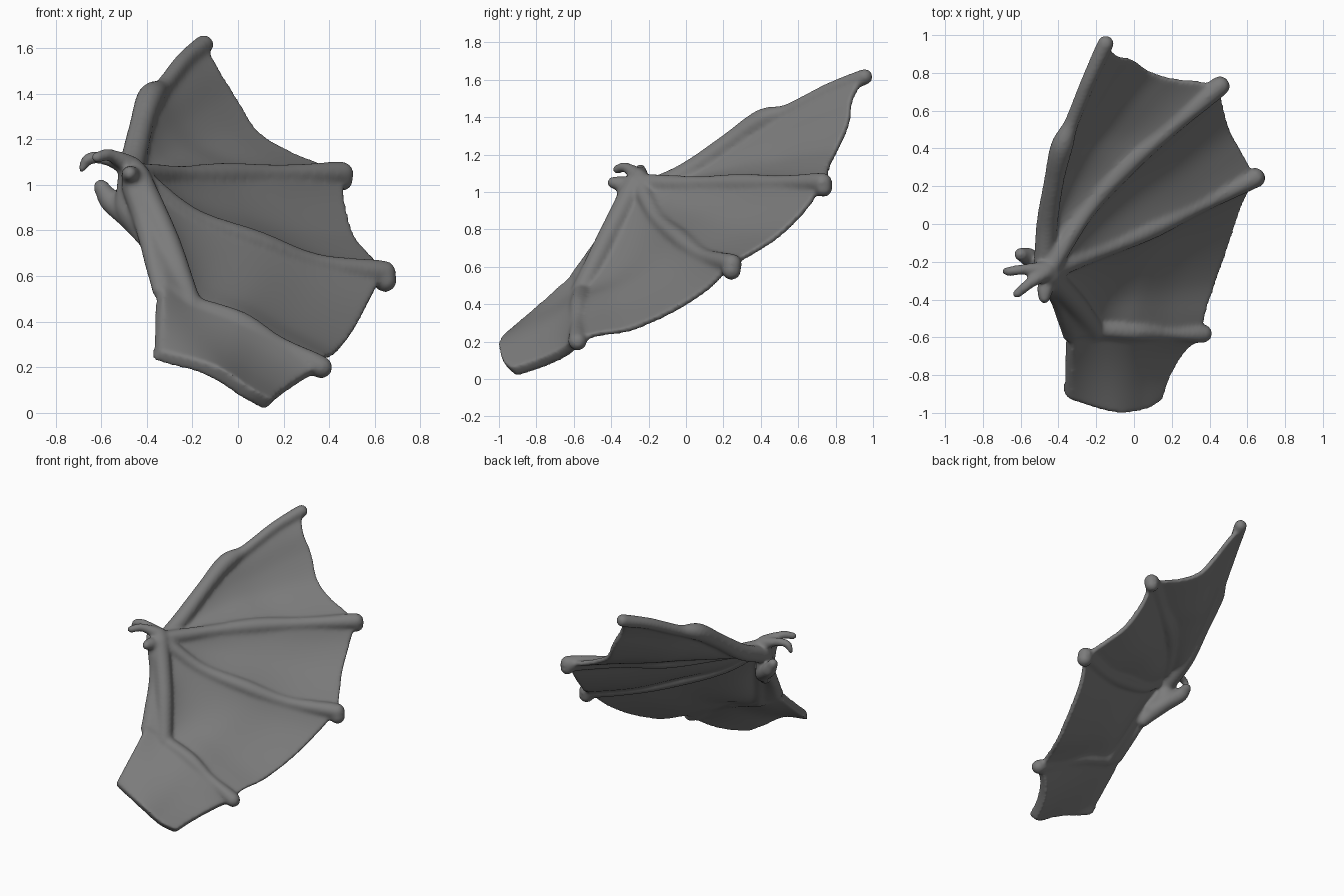
import bpy, bmesh, math
from mathutils import Vector as V

if "Cube" in bpy.data.objects:
    bpy.data.objects.remove(bpy.data.objects["Cube"])

N = V((0.53, -0.49, 0.70)).normalized()   # direction the upper wing face looks


def spline(pts, t):
    """Catmull-Rom point at t (0..1) through pts."""
    p = [V(q) for q in pts]
    n = len(p) - 1
    i = min(int(t * n), n - 1)
    f = t * n - i
    b, c = p[i], p[i + 1]
    a = p[i - 1] if i else b * 2 - c
    d = p[i + 2] if i + 2 <= n else c * 2 - b
    return 0.5 * (2 * b + (c - a) * f + (2 * a - 5 * b + 4 * c - d) * f * f
                  + (3 * b - a - 3 * c + d) * f ** 3)


def finish(name, bm):
    me = bpy.data.meshes.new(name)
    bmesh.ops.recalc_face_normals(bm, faces=bm.faces)
    bm.to_mesh(me)
    bm.free()
    ob = bpy.data.objects.new(name, me)
    bpy.context.collection.objects.link(ob)
    parts.append(ob)


def bone(name, pts, radii, deep=0.0, n=60):
    """Rounded limb of varying radius, swept with closely spaced balls."""
    bm = bmesh.new()
    k = len(radii) - 1
    for j in range(n + 1):
        t = j / n
        i = min(int(t * k), k - 1)
        f = t * k - i
        f = f * f * (3 - 2 * f)
        r = radii[i] * (1 - f) + radii[i + 1] * f
        co = spline(pts, t) - N * deep * math.sin(math.pi * t)
        geo = bmesh.ops.create_icosphere(bm, subdivisions=2, radius=r)
        bmesh.ops.translate(bm, verts=geo['verts'], vec=co)
    finish(name, bm)


def skin(name, a, b, trail, thick, sag, n=28):
    """Closed slab of membrane between bone paths a and b with a curved outer edge."""
    bm = bmesh.new()
    edge = [a[-1]] + trail + [b[-1]]
    layers = []
    for side in (0.5, -0.5):
        grid = []
        for i in range(n + 1):
            u = i / n
            row = []
            for j in range(n + 1):
                v = j / n
                p = spline(a, u).lerp(spline(b, u), v)
                p += u * u * (spline(edge, v) - V(a[-1]).lerp(V(b[-1]), v))
                p -= N * sag * math.sin(math.pi * v) * 4 * u * (1 - u)
                row.append(bm.verts.new(p + N * thick * side))
            grid.append(row)
        layers.append(grid)
        for i in range(n):
            for j in range(n):
                bm.faces.new((grid[i][j], grid[i + 1][j], grid[i + 1][j + 1], grid[i][j + 1]))

    def rim(g):
        return ([g[0][j] for j in range(n)] + [g[i][n] for i in range(n)]
                + [g[n][j] for j in range(n, 0, -1)] + [g[i][0] for i in range(n, 0, -1)])
    p, q = rim(layers[0]), rim(layers[1])
    for i in range(len(p)):
        k = (i + 1) % len(p)
        bm.faces.new((p[i], p[k], q[k], q[i]))
    finish(name, bm)


parts = []

# Bone paths
f1 = [(-.475, -.22, 1.0), (-.46, 0, 1.10), (-.425, .22, 1.255), (-.385, .40, 1.38),
      (-.325, .55, 1.435), (-.235, .77, 1.545), (-.15, .955, 1.615)]
f2 = [(-.44, -.23, 1.05), (-.25, .05, 1.05), (-.04, .29, 1.055), (.20, .50, 1.055), (.455, .73, 1.05)]
f3 = [(-.44, -.25, 1.04), (-.20, -.16, .87), (.09, -.04, .76), (.35, .09, .665), (.64, .245, .615)]
forearm = [(-.45, -.27, 1.04), (-.32, -.41, .77), (-.21, -.56, .47)]
spur = [(-.21, -.56, .47), (0, -.57, .40), (.18, -.58, .30), (.365, -.58, .20)]
lead = [(-.46, -.31, 1.0), (-.41, -.37, .84), (-.375, -.47, .69), (-.345, -.59, .54)]
root = [(-.36, -.915, .25), (-.12, -.985, .185), (.04, -.97, .085), (.135, -.92, .035)]

# Wing fingers, arm and spur
bone("upper_finger", f1, [.06, .06, .056, .062, .04, .042, .046])
bone("middle_finger", f2, [.05, .046, .058, .045, .055], .018)
bone("lower_finger", f3, [.05, .046, .056, .045, .056], .018)
bone("middle_tip_knob", [(.44, .725, 1.05), (.457, .735, 1.02)], [.052, .05], 0, 10)
bone("lower_tip_knob", [(.63, .24, .62), (.645, .243, .58)], [.052, .054], 0, 10)
bone("forearm", forearm, [.065, .06, .055])
bone("elbow_spur", [lead[-1]] + spur, [.03, .05, .052, .038, .052])
bone("front_edge", lead, [.055, .05, .045, .035])

# Small hand, its claws and the heel behind the wrist
bone("palm", [(-.475, -.23, 1.03), (-.475, -.25, .90), (-.42, -.31, .82)], [.055, .065, .06])
bone("claw_a", [(-.60, -.16, .99), (-.55, -.18, .92), (-.46, -.25, .85), (-.39, -.37, .75)],
     [.038, .052, .06, .045])
bone("claw_b", [(-.685, -.25, 1.07), (-.655, -.25, 1.115), (-.58, -.24, 1.115), (-.46, -.24, 1.07)],
     [.02, .028, .03, .045])
bone("claw_c", [(-.62, -.37, 1.12), (-.56, -.32, 1.13), (-.46, -.25, 1.08)], [.027, .03, .045])
bone("claw_d", [(-.475, -.39, 1.05), (-.47, -.34, 1.04), (-.45, -.27, 1.0)], [.034, .045, .05])

# Membrane panels
skin("upper_membrane", f1, f2,
     [(-.09, .89, 1.50), (-.01, .87, 1.37), (.08, .81, 1.23), (.20, .77, 1.15), (.34, .755, 1.09)], .036, .05)
skin("middle_membrane", f2, f3, [(.465, .64, .91), (.50, .51, .78), (.57, .38, .69)], .036, .035)
skin("lower_membrane", f3, forearm + spur[1:],
     [(.57, .11, .48), (.505, -.08, .36), (.43, -.30, .265), (.37, -.48, .235)], .036, .03)
skin("front_membrane", lead, forearm, [(-.28, -.575, .505)], .09, .0)
skin("root_membrane", [lead[-1]] + spur, root, [(.27, -.65, .14), (.19, -.77, .085)], .07, .015)

# Fuse everything into one smooth organic surface
bpy.ops.object.select_all(action='DESELECT')
for ob in parts:
    ob.select_set(True)
bpy.context.view_layer.objects.active = parts[0]
bpy.ops.object.join()
wing = bpy.context.view_layer.objects.active
wing.name = "webbed_wing"
rm = wing.modifiers.new("fuse", 'REMESH')
rm.mode = 'VOXEL'
rm.voxel_size = 0.011
rm.use_smooth_shade = True
sm = wing.modifiers.new("soften", 'SMOOTH')
sm.factor = 0.5
sm.iterations = 14

# Dark grey hide
hide = bpy.data.materials.new("dark_grey_hide")
hide.diffuse_color = (0.2, 0.2, 0.2, 1)
hide.use_nodes = True
hide.node_tree.nodes["Principled BSDF"].inputs["Base Color"].default_value = hide.diffuse_color
wing.data.materials.clear()
wing.data.materials.append(hide)
